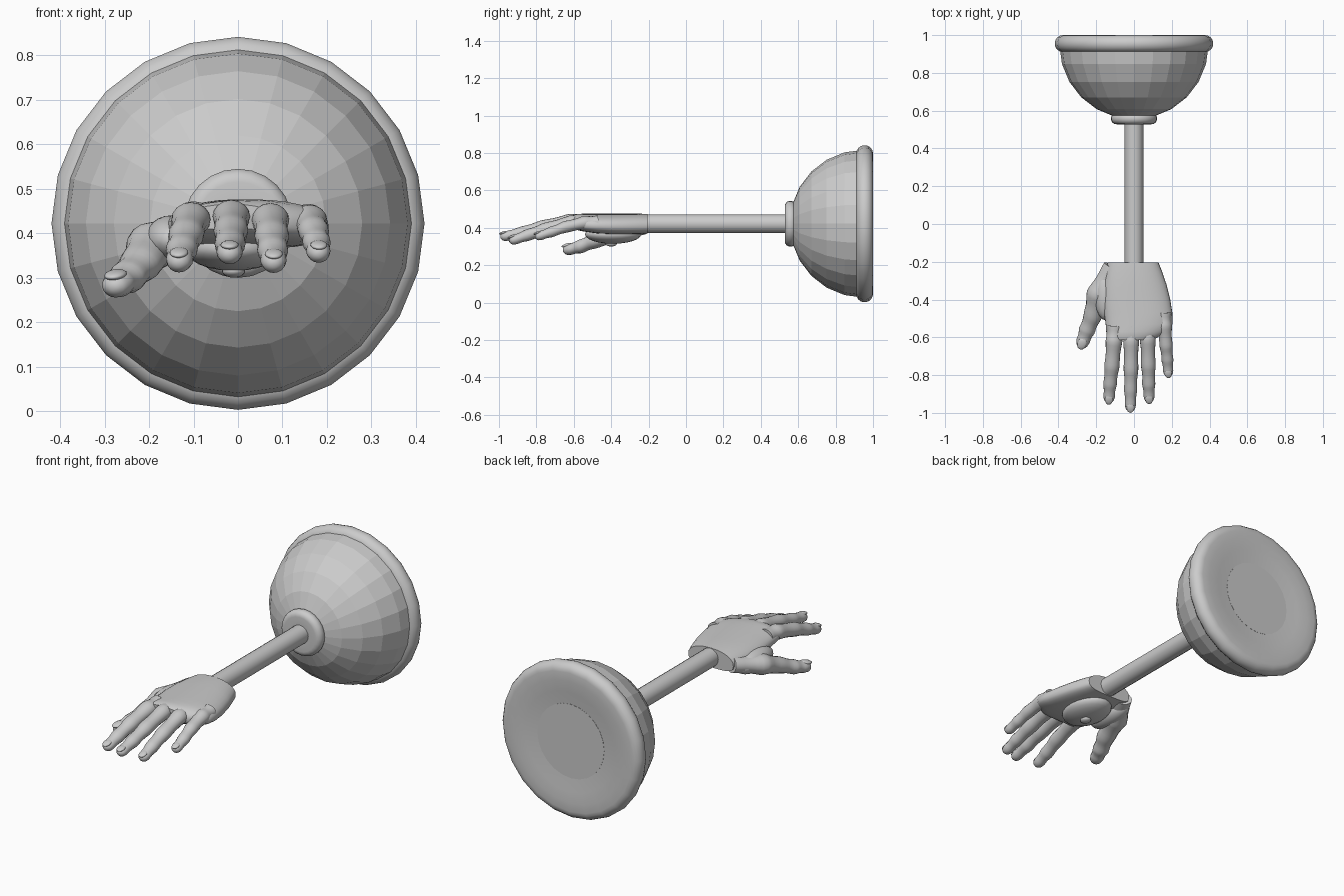
import bpy, bmesh, math
from mathutils import Vector

if "Cube" in bpy.data.objects:
    bpy.data.objects.remove(bpy.data.objects["Cube"])

AXIS_Z = 0.422


def finish(name, bm, angle=None):
    bmesh.ops.remove_doubles(bm, verts=bm.verts, dist=1e-5)
    bmesh.ops.recalc_face_normals(bm, faces=bm.faces)
    me = bpy.data.meshes.new(name)
    bm.to_mesh(me)
    bm.free()
    ob = bpy.data.objects.new(name, me)
    bpy.context.collection.objects.link(ob)
    if angle:
        bpy.ops.object.select_all(action='DESELECT')
        ob.select_set(True)
        bpy.context.view_layer.objects.active = ob
        bpy.ops.object.shade_smooth_by_angle(angle=math.radians(angle))
    return ob


def skin(name, rings, angle=40):
    """Join rings of points into a closed, capped surface."""
    bm = bmesh.new()
    vs = [[bm.verts.new(p) for p in ring] for ring in rings]
    n = len(vs[0])
    for a, b in zip(vs, vs[1:]):
        for i in range(n):
            bm.faces.new((a[i], a[(i + 1) % n], b[(i + 1) % n], b[i]))
    bm.faces.new(vs[0])
    bm.faces.new(vs[-1])
    return finish(name, bm, angle)


def lathe(name, profile, n, angle=None):
    """Turn a (radius, y) profile about the arm axis."""
    return skin(name, [[Vector((r * math.sin(2 * math.pi * i / n), y,
                                AXIS_Z + r * math.cos(2 * math.pi * i / n)))
                        for i in range(n)] for r, y in profile], angle)


def ellipsoid(name, loc, size, axes=None):
    bm = bmesh.new()
    bmesh.ops.create_uvsphere(bm, u_segments=20, v_segments=12, radius=1)
    ax = axes or (Vector((1, 0, 0)), Vector((0, 1, 0)), Vector((0, 0, 1)))
    for v in bm.verts:
        v.co = Vector(loc) + sum((ax[k] * v.co[k] * size[k] for k in range(3)), Vector())
    return finish(name, bm, 60)


def digit(name, joints, radii, flat=0.9, nail=True):
    """Jointed finger: swelling at the knuckles, rounded tip, nail on top."""
    pts = [Vector(p) for p in joints]
    stations = []
    for k in range(len(pts) - 1):
        for t in (0, 0.12, 0.3, 0.5, 0.7, 0.88):
            swell = 1 + 0.05 * math.cos(2 * math.pi * t)
            r = radii[k] * (1 - t) + radii[k + 1] * t
            stations.append((pts[k].lerp(pts[k + 1], t), r * swell))
    d_end = (pts[-1] - pts[-2]).normalized()
    r_end = radii[-1]
    for a in (0, 25, 45, 65, 80):      # rounded tip
        a = math.radians(a)
        stations.append((pts[-1] + d_end * r_end * math.sin(a), r_end * math.cos(a)))
    rings = []
    for i, (c, r) in enumerate(stations):
        d = (stations[min(i + 1, len(stations) - 1)][0] - stations[max(i - 1, 0)][0]).normalized()
        side = d.cross(Vector((0, 0, 1))).normalized()
        up = side.cross(d)
        rings.append([c + side * r * math.cos(q) + up * r * flat * math.sin(q)
                      for q in (2 * math.pi * j / 16 for j in range(16))])
    skin(name, rings, 50)
    if nail:
        side = d_end.cross(Vector((0, 0, 1))).normalized()
        up = side.cross(d_end)
        ellipsoid(name + "_nail", pts[-1] + up * r_end * 0.72 + d_end * 0.004,
                  (r_end * 0.72, r_end * 0.95, r_end * 0.3), (side, d_end, up))


# Wall dome, flat facets every 15 degrees
dome = [(0.395 * math.sin(math.radians(a)), 0.95 - 0.395 * math.cos(math.radians(a)))
        for a in range(15, 91, 15)]
lathe("dome", dome, 24)

# Rolled rim with flat back disc
rim = [(0.36, 0.91)] + [(0.375 + 0.045 * math.cos(math.radians(a)),
                         0.955 + 0.045 * math.sin(math.radians(a)))
                        for a in range(-90, 91, 20)]
rim += [(0.33, 0.999), (0.27, 0.996), (0.2, 0.985)]
lathe("rim", rim, 24, 35)
lathe("back_disc", [(0.2, 0.97), (0.2, 0.986)], 24)

# Collar and rod
collar = [(0.05, 0.53)] + [(0.093 + 0.03 * math.cos(math.radians(a)),
                            0.558 + 0.03 * math.sin(math.radians(a)))
                           for a in range(-90, 91, 20)] + [(0.05, 0.588)]
lathe("collar", collar, 24, 40)
lathe("rod", [(0.05, -0.22), (0.05, 0.56)], 16, 40)

# Palm: (y, x min, x max, z min, z max)
palm = [(-0.205, -0.14, 0.13, 0.37, 0.474), (-0.25, -0.15, 0.148, 0.368, 0.476),
        (-0.32, -0.162, 0.172, 0.366, 0.476), (-0.40, -0.165, 0.192, 0.366, 0.476),
        (-0.47, -0.158, 0.203, 0.37, 0.476), (-0.53, -0.15, 0.204, 0.378, 0.476),
        (-0.57, -0.147, 0.175, 0.385, 0.475), (-0.60, -0.143, 0.125, 0.395, 0.472),
        (-0.615, -0.13, 0.10, 0.41, 0.465)]
rings = []
for y, x0, x1, z0, z1 in palm:
    ring = []
    for i in range(32):
        q = 2 * math.pi * i / 32
        c, s = math.cos(q), math.sin(q)
        px = math.copysign(abs(c) ** 0.8, c)
        pz = math.copysign(abs(s) ** 0.8, s)
        ring.append(Vector(((x0 + x1) / 2 + px * (x1 - x0) / 2, y,
                            (z0 + z1) / 2 + pz * (z1 - z0) / 2 - 0.012 * px * px)))
    rings.append(ring)
skin("palm", rings, 45)

# Rounded pad and stud under the palm
ellipsoid("palm_pad", (-0.01, -0.39, 0.365), (0.11, 0.15, 0.05))
ellipsoid("palm_stud", (-0.01, -0.40, 0.315), (0.026, 0.03, 0.015))

# Fingers
digit("index_finger", [(-0.10, -0.54, 0.432), (-0.106, -0.62, 0.43), (-0.117, -0.755, 0.395),
                       (-0.127, -0.85, 0.362), (-0.132, -0.92, 0.338)],
      [0.042, 0.042, 0.038, 0.034, 0.029])
digit("middle_finger", [(-0.015, -0.54, 0.437), (-0.015, -0.62, 0.437), (-0.016, -0.77, 0.405),
                        (-0.018, -0.88, 0.375), (-0.019, -0.965, 0.355)],
      [0.04, 0.04, 0.037, 0.033, 0.028])
digit("ring_finger", [(0.072, -0.53, 0.432), (0.073, -0.61, 0.43), (0.076, -0.75, 0.393),
                      (0.078, -0.85, 0.36), (0.08, -0.918, 0.336)],
      [0.04, 0.04, 0.037, 0.033, 0.028])
digit("little_finger", [(0.158, -0.47, 0.43), (0.161, -0.54, 0.428), (0.17, -0.645, 0.405),
                        (0.177, -0.72, 0.378), (0.181, -0.783, 0.357)],
      [0.038, 0.038, 0.033, 0.03, 0.026])

# Thumb and its fleshy root
digit("thumb", [(-0.115, -0.225, 0.405), (-0.19, -0.375, 0.372), (-0.22, -0.49, 0.33),
                (-0.25, -0.565, 0.30), (-0.272, -0.625, 0.284)],
      [0.045, 0.06, 0.046, 0.041, 0.034], 0.85)
ellipsoid("thumb_root", (-0.15, -0.37, 0.385), (0.06, 0.14, 0.055))
